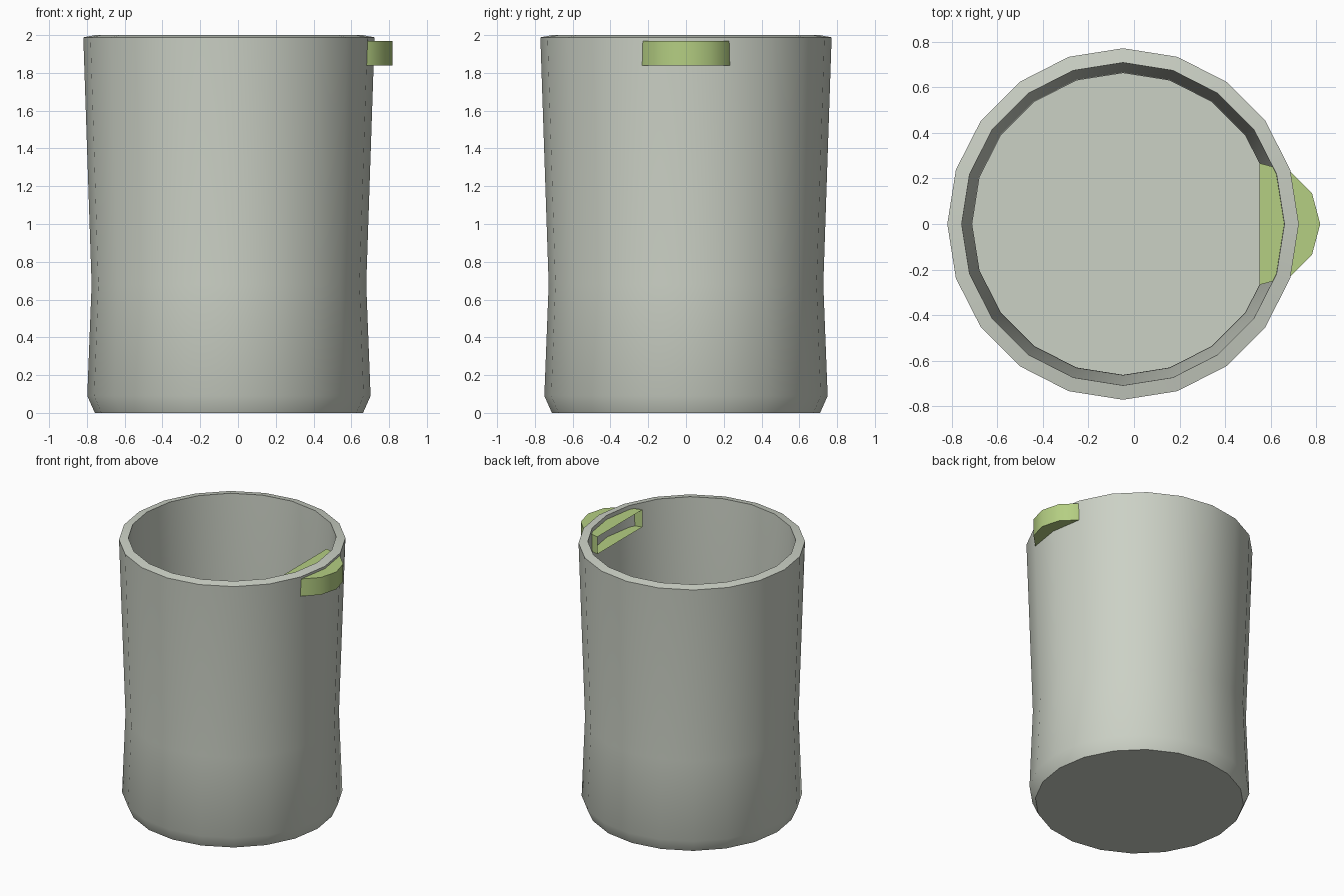
import bpy, bmesh
from math import radians, sin, cos, pi

cube = bpy.data.objects.get("Cube")
if cube:
    bpy.data.objects.remove(cube, do_unlink=True)


def make_material(name, rgb):
    mat = bpy.data.materials.new(name)
    mat.use_nodes = True
    colour = (*rgb, 1)
    mat.diffuse_color = colour
    mat.node_tree.nodes["Principled BSDF"].inputs["Base Color"].default_value = colour
    return mat


def finish(bm, name, mat, angle):
    mesh = bpy.data.meshes.new(name)
    bm.to_mesh(mesh)
    bm.free()
    mesh.materials.append(mat)
    obj = bpy.data.objects.new(name, mesh)
    bpy.context.collection.objects.link(obj)
    bpy.ops.object.select_all(action="DESELECT")
    obj.select_set(True)
    bpy.context.view_layer.objects.active = obj
    bpy.ops.object.shade_smooth_by_angle(angle=radians(angle))
    return obj


def ring(bm, radius, z, sides):
    return [bm.verts.new((radius * cos(2 * pi * i / sides),
                          radius * sin(2 * pi * i / sides), z)) for i in range(sides)]


grey = make_material("pale grey", (0.60, 0.635, 0.56))
green = make_material("soft green", (0.46, 0.62, 0.225))

# Cup: one profile, from the underside up the outside, over the rim, down to the floor
SIDES = 20
profile = [(0.71, 0), (0.75, 0.09), (0.727, 0.68), (0.771, 1.988),
           (0.708, 2), (0.662, 0.68), (0.685, 0.1), (0.67, 0.065)]
bm = bmesh.new()
rings = [ring(bm, r, z, SIDES) for r, z in profile]
for low, high in zip(rings, rings[1:]):
    for i in range(SIDES):
        j = (i + 1) % SIDES
        bm.faces.new((low[i], low[j], high[j], high[i]))
bm.faces.new(rings[0][::-1])
bm.faces.new(rings[-1])
cup = finish(bm, "cup_body", grey, 35)
cup.location.x = -0.048

# Tab: half-round shell pushed through the wall, open towards the inside
STEPS, RADIUS = 6, 0.267
bm = bmesh.new()
bottom, top = [[bm.verts.new((RADIUS * sin(pi * i / STEPS), -RADIUS * cos(pi * i / STEPS), z))
                for i in range(STEPS + 1)] for z in (1.84, 1.97)]
for i in range(STEPS):
    bm.faces.new((bottom[i], bottom[i + 1], top[i + 1], top[i]))
bm.faces.new(top)
bm.faces.new(bottom[::-1])
tab = finish(bm, "rim_tab", green, 35)
tab.location.x = 0.55
